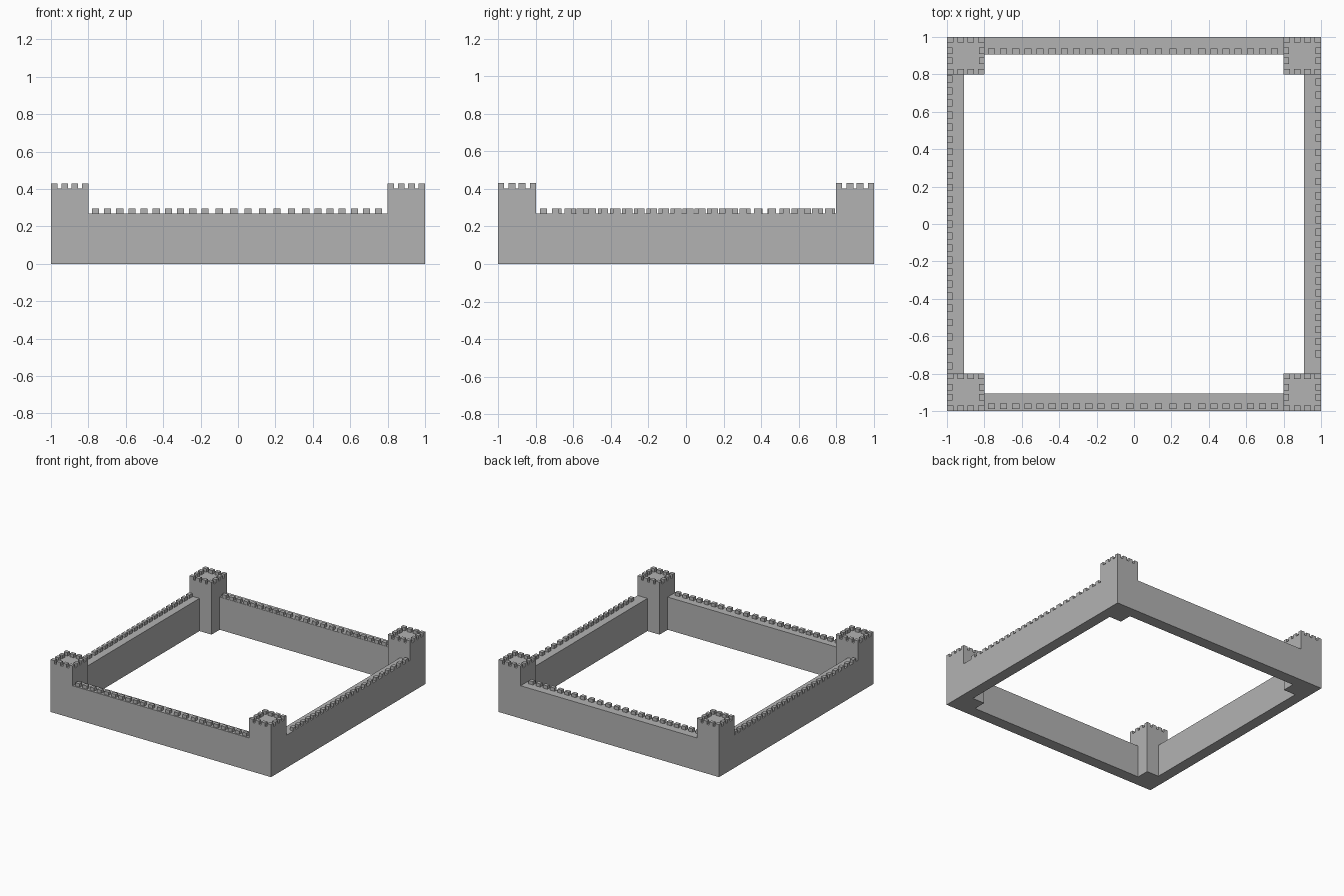
import bpy, bmesh
from mathutils import Matrix, Vector

if "Cube" in bpy.data.objects:
    bpy.data.objects.remove(bpy.data.objects["Cube"])

stone = bpy.data.materials.new("grey_stone")
stone.diffuse_color = (0.45, 0.45, 0.45, 1)
stone.use_nodes = True
stone.node_tree.nodes["Principled BSDF"].inputs["Base Color"].default_value = stone.diffuse_color


def boxes(name, items):
    """One object from a list of (x0, x1, y0, y1, z0, z1) boxes."""
    bm = bmesh.new()
    for x0, x1, y0, y1, z0, z1 in items:
        m = Matrix.Translation(((x0 + x1) / 2, (y0 + y1) / 2, (z0 + z1) / 2))
        m = m @ Matrix.Diagonal((x1 - x0, y1 - y0, z1 - z0, 1))
        bmesh.ops.create_cube(bm, size=1, matrix=m)
    me = bpy.data.meshes.new(name)
    bm.to_mesh(me)
    bm.free()
    me.materials.append(stone)
    ob = bpy.data.objects.new(name, me)
    bpy.context.collection.objects.link(ob)
    return ob


def run(start, *legs):
    """Merlon centres: start, then (count, step) legs."""
    out = [start]
    for n, step in legs:
        for _ in range(n):
            out.append(out[-1] + step)
    return out


H, M, T = 0.268, 0.295, 0.8      # wall top, merlon top, tower inner edge
W, D = 0.019, 0.03               # merlon half width, depth

# front and back walls
row = run(-0.762, (9, 0.065), (7, 0.077), (6, 0.065))
for name, y0, y1, my in (("front_wall", -1, -0.905, -0.99), ("back_wall", 0.905, 1, 0.907)):
    boxes(name, [(-T, T, y0, y1, 0, H)])
    boxes(name + "_merlons", [(c - W, c + W, my, my + D, H, M) for c in row])

# side walls
left = run(0.775, (19, -0.0645), (4, -0.077))
right = run(0.76, (1, -0.07), (7, -0.077), (13, -0.065))
for name, x0, x1, mx, ys in (("left_wall", -1, -0.91, -1, left),
                             ("right_wall", 0.91, 1, 0.97, right)):
    boxes(name, [(x0, x1, -T, T, 0, H)])
    boxes(name + "_merlons", [(mx, mx + D, c - W, c + W, H, M) for c in ys])

# corner towers with crenellated tops
for name, sx, sy in (("front_left", -1, -1), ("front_right", 1, -1),
                     ("back_left", -1, 1), ("back_right", 1, 1)):
    cx, cy = 0.9 * sx, 0.9 * sy
    boxes(name + "_tower", [(cx - .1, cx + .1, cy - .1, cy + .1, 0, 0.403)])
    items = []
    for s in (-1, 1):
        a, b = sorted((0.1 * s, 0.07 * s))
        for k in range(4):
            u = -0.1 + k * 0.055
            items.append((cx + u, cx + u + 0.035, cy + a, cy + b, 0.403, 0.43))
        for k in (-1, 1):
            v = k * 0.0265
            items.append((cx + a, cx + b, cy + v - 0.0175, cy + v + 0.0175, 0.403, 0.43))
    boxes(name + "_tower_merlons", items)
